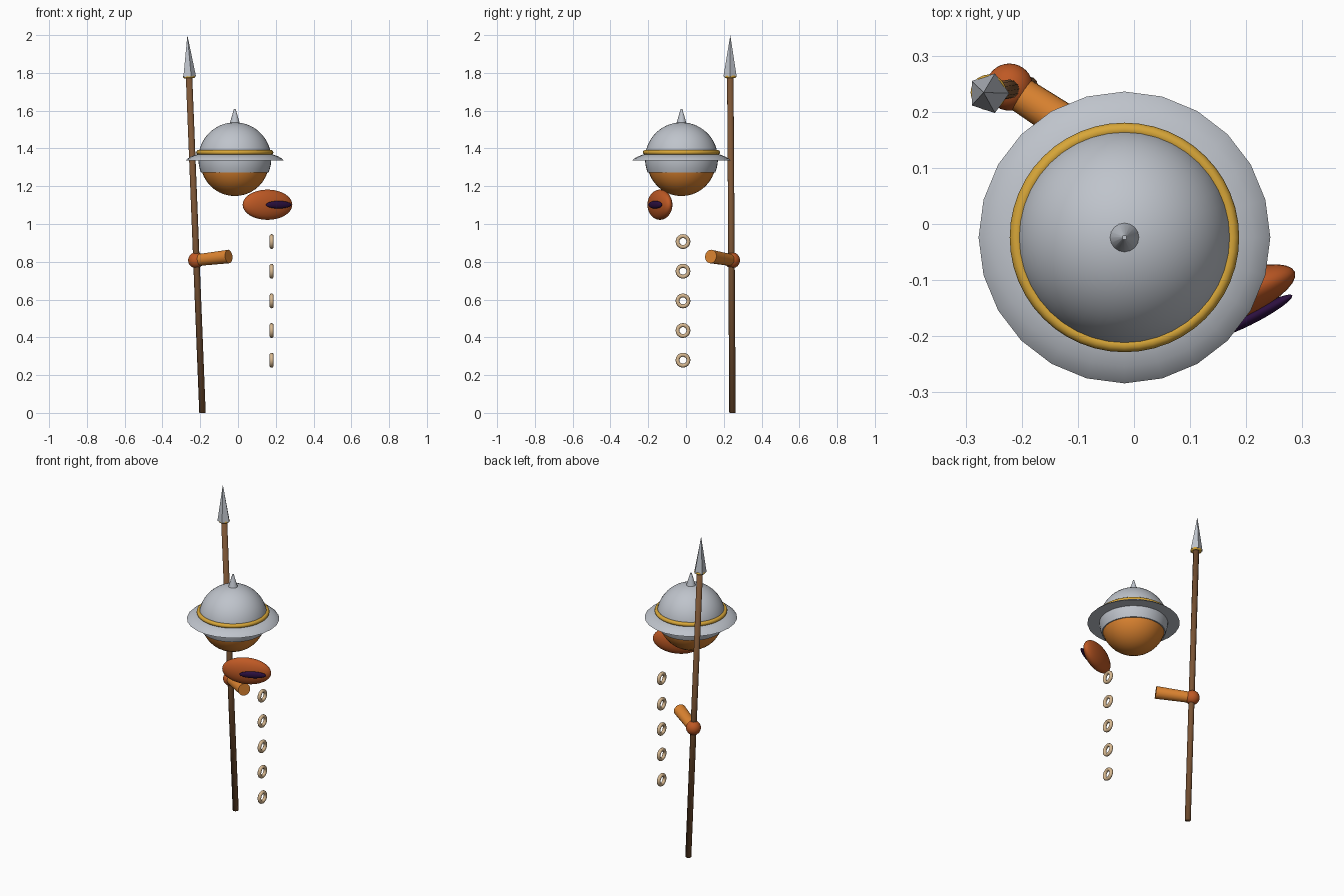
import bpy, math
from mathutils import Vector

if "Cube" in bpy.data.objects:
    bpy.data.objects.remove(bpy.data.objects["Cube"])


def material(name, rgb):
    m = bpy.data.materials.new(name)
    m.use_nodes = True
    m.diffuse_color = (*rgb, 1)
    m.node_tree.nodes["Principled BSDF"].inputs["Base Color"].default_value = (*rgb, 1)
    return m


steel = material("steel grey", (0.52, 0.55, 0.60))
gold = material("gold", (0.68, 0.38, 0.04))
orange = material("orange", (0.72, 0.23, 0.03))
rust = material("rust orange", (0.52, 0.10, 0.018))
wood = material("brown wood", (0.20, 0.09, 0.035))
purple = material("dark purple", (0.025, 0.005, 0.05))
cream = material("cream", (0.68, 0.48, 0.28))


def finish(name, mat, smooth=40):
    """Name and colour the active object, then shade it."""
    o = bpy.context.object
    o.name = name
    o.data.materials.append(mat)
    if smooth == "all":
        bpy.ops.object.shade_smooth()
    elif smooth:
        bpy.ops.object.shade_smooth_by_angle(angle=math.radians(smooth))
    return o


def ball(name, mat, loc, size, turn=0):
    bpy.ops.mesh.primitive_uv_sphere_add(segments=32, ring_count=20, radius=1, location=loc)
    o = finish(name, mat)
    o.scale = size
    o.rotation_euler.z = math.radians(turn)
    return o


def rod(name, mat, a, b, r1, r2, sides=16, smooth=40):
    """Cone or cylinder running from a to b."""
    d = b - a
    bpy.ops.mesh.primitive_cone_add(vertices=sides, radius1=r1, radius2=r2,
                                    depth=d.length, location=(a + b) / 2)
    o = finish(name, mat, smooth)
    o.rotation_euler = Vector((0, 0, 1)).rotation_difference(d).to_euler()
    return o


def ring(name, mat, loc, major, minor, rot=(0, 0, 0), seg=32):
    bpy.ops.mesh.primitive_torus_add(location=loc, rotation=rot, major_radius=major,
                                     minor_radius=minor, major_segments=seg, minor_segments=10)
    return finish(name, mat, 60)


def lathe(name, mat, loc, profile, sides):
    """Spin a closed (radius, height) loop about the vertical axis."""
    n = len(profile)
    verts = [(r * math.cos(2 * math.pi * i / sides), r * math.sin(2 * math.pi * i / sides), z)
             for i in range(sides) for r, z in profile]
    faces = [(i * n + j, (i + 1) % sides * n + j,
              (i + 1) % sides * n + (j + 1) % n, i * n + (j + 1) % n)
             for i in range(sides) for j in range(n)]
    me = bpy.data.meshes.new(name)
    me.from_pydata(verts, [], faces)
    o = bpy.data.objects.new(name, me)
    o.location = loc
    bpy.context.collection.objects.link(o)
    bpy.ops.object.select_all(action='DESELECT')
    bpy.context.view_layer.objects.active = o
    o.select_set(True)
    return finish(name, mat)


# Head and helmet shell
hub = Vector((-0.017, -0.024, 1.345))
ball("head", orange, hub - Vector((0, 0, 0.015)), (0.182,) * 3)
R, low, steps = 0.193, math.radians(-22), 18
angles = [low + (math.pi / 2 - low) * i / steps for i in range(steps + 1)]
shell = [(max(R * math.cos(a), 0.0005), R * math.sin(a)) for a in angles]
inner = [(r * 0.93, z * 0.93 - 0.005) for r, z in reversed(shell)]
lathe("helmet", steel, hub, shell + inner, 40)

# Brim, trim and spike
brim = [(0.18, -0.009), (0.26, -0.009), (0.25, 0.001), (0.23, 0.013), (0.205, 0.022), (0.18, 0.026)]
lathe("helmet_brim", steel, hub, brim, 24)
ring("helmet_trim", gold, hub + Vector((0, 0, 0.034)), 0.192, 0.0125, seg=48)
rod("helmet_spike", steel, hub + Vector((0, 0, 0.18)), hub + Vector((0, 0, 0.265)), 0.029, 0.004)

# Spear
foot, tip = Vector((-0.188, 0.246, 0.0)), Vector((-0.268, 0.233, 2.0))
neck = foot.lerp(tip, 0.89)
rod("spear_shaft", wood, foot, foot.lerp(tip, 0.9), 0.017, 0.017, 12, "all")
rod("spear_head", steel, neck, tip, 0.037, 0.0, 5, 0).rotation_euler.z += math.radians(-18)
collar = ring("spear_collar", gold, neck, 0.024, 0.008, seg=20)
collar.rotation_euler = Vector((0, 0, 1)).rotation_difference(tip - foot).to_euler()

# Hand and forearm
hand = Vector((-0.222, 0.244, 0.808))
ball("hand", rust, hand, (0.042,) * 3)
rod("forearm", orange, hand, Vector((-0.049, 0.131, 0.828)), 0.031, 0.036, 20)

# Flattened oval with a dark slit
ball("oval_body", rust, (0.156, -0.138, 1.102), (0.141, 0.043, 0.08), 22)
ball("oval_slit", purple, (0.215, -0.163, 1.102), (0.076, 0.012, 0.02), 28)

# Hanging column of rings
for i in range(5):
    ring(f"chain_ring_{i + 1}", cream, (0.178, -0.016, 0.907 - 0.157 * i),
         0.029, 0.0105, (0, math.pi / 2, 0), 16)
